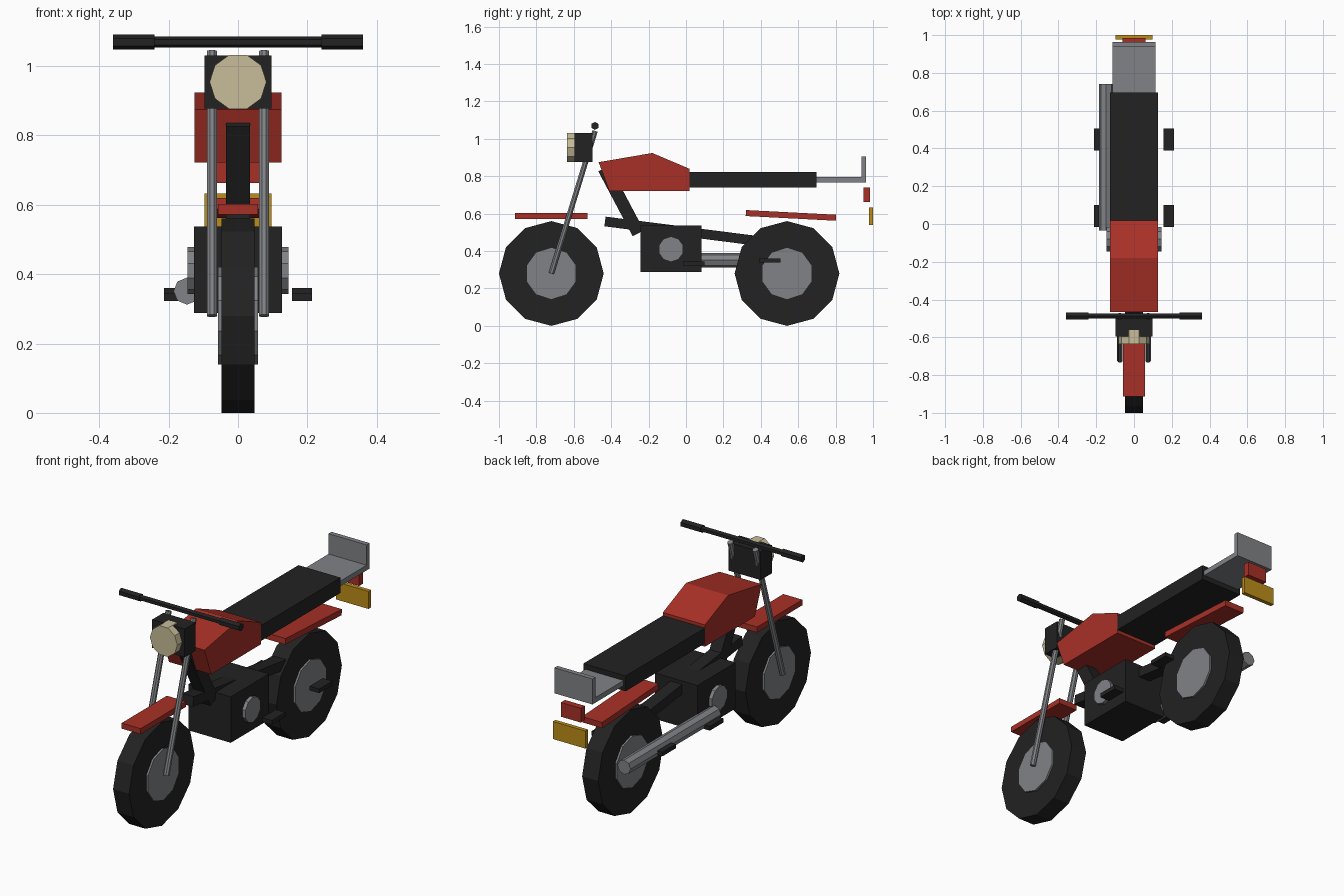
import bpy, math
from mathutils import Vector

if "Cube" in bpy.data.objects:
    bpy.data.objects.remove(bpy.data.objects["Cube"])


def mat(name, rgb):
    m = bpy.data.materials.new(name)
    m.diffuse_color = (*rgb, 1)
    m.use_nodes = True
    m.node_tree.nodes["Principled BSDF"].inputs["Base Color"].default_value = m.diffuse_color
    return m


BLACK = mat("black", (0.016, 0.016, 0.016))
RED = mat("red", (0.39, 0.03, 0.02))
GREY = mat("grey", (0.22, 0.225, 0.24))
CREAM = mat("cream", (0.58, 0.51, 0.32))
AMBER = mat("amber", (0.50, 0.27, 0.01))


def mesh(name, verts, faces, m):
    me = bpy.data.meshes.new(name)
    me.from_pydata(verts, [], faces)
    me.materials.append(m)
    ob = bpy.data.objects.new(name, me)
    bpy.context.collection.objects.link(ob)
    return ob


def loft(name, ring_a, ring_b, m):
    """Closed solid between two matching rings."""
    n = len(ring_a)
    faces = [(i, (i + 1) % n, n + (i + 1) % n, n + i) for i in range(n)]
    faces += [tuple(range(n))[::-1], tuple(range(n, 2 * n))]
    return mesh(name, [*ring_a, *ring_b], faces, m)


def rod(name, a, b, r, sides, m, turn=0.0):
    """Prism from a to b; first corner points up, or is turned by some degrees."""
    a, b = Vector(a), Vector(b)
    axis = (b - a).normalized()
    u = Vector((0, 0, 1))
    u = (u - axis * u.dot(axis)).normalized()
    v = axis.cross(u)
    ring = []
    for i in range(sides):
        t = math.tau * i / sides + math.radians(turn)
        ring.append(r * (u * math.cos(t) + v * math.sin(t)))
    return loft(name, [a + p for p in ring], [b + p for p in ring], m)


def slab(name, profile, x0, x1, m):
    """Side profile in (y, z), counter-clockwise seen from +x, extruded along x."""
    return loft(name, [(x0, y, z) for y, z in profile],
                [(x1, y, z) for y, z in profile], m)


def box(name, x0, x1, y0, y1, z0, z1, m):
    return slab(name, [(y0, z0), (y1, z0), (y1, z1), (y0, z1)], x0, x1, m)


def beam(name, a, b, thick, half_w, m):
    """Rectangular bar between two (y, z) points."""
    a, b = Vector(a), Vector(b)
    d = (b - a).normalized()
    n = Vector((-d.y, d.x)) * thick / 2
    return slab(name, [a - n, b - n, b + n, a + n], -half_w, half_w, m)


# wheels
for tag, y in (("front", -0.72), ("rear", 0.54)):
    rod(tag + "_tyre", (-0.048, y, 0.28), (0.048, y, 0.28), 0.28, 12, BLACK)
    rod(tag + "_hub", (-0.058, y, 0.28), (0.058, y, 0.28), 0.14, 10, GREY)

# parts mirrored left and right
for side, s in (("left", -1), ("right", 1)):
    rod(side + "_fork", (s * 0.075, -0.72, 0.28), (s * 0.075, -0.486, 1.042),
        0.0155, 8, GREY, 22.5)
    rod(side + "_grip", (s * 0.24, -0.487, 1.069), (s * 0.36, -0.487, 1.069),
        0.0215, 6, BLACK)
    rod(side + "_engine_cover", (s * 0.11, -0.08, 0.41), (s * 0.146, -0.08, 0.41),
        0.068, 10, GREY)
    x0, x1 = sorted((s * 0.155, s * 0.213))
    box(side + "_front_peg", x0, x1, -0.015, 0.10, 0.322, 0.345, BLACK)
    box(side + "_rear_peg", x0, x1, 0.39, 0.505, 0.338, 0.36, BLACK)

# steering and headlight
rod("handlebar", (-0.25, -0.487, 1.069), (0.25, -0.487, 1.069), 0.016, 6, BLACK)
box("headlight_housing", -0.097, 0.097, -0.595, -0.50, 0.877, 1.03, BLACK)
rod("headlight", (0, -0.56, 0.954), (0, -0.636, 0.954), 0.082, 10, CREAM, 18)

# frame and engine
beam("down_tube", (-0.439, 0.842), (-0.255, 0.495), 0.068, 0.035, BLACK)
beam("frame_beam", (-0.433, 0.558), (0.44, 0.447), 0.052, 0.035, BLACK)
box("engine", -0.127, 0.127, -0.243, 0.083, 0.288, 0.537, BLACK)
rod("exhaust", (-0.147, -0.035, 0.351), (-0.147, 0.74, 0.351), 0.039, 8, GREY)

# bodywork
slab("tank", [(-0.41, 0.722), (0.018, 0.722), (0.018, 0.84),
              (-0.18, 0.924), (-0.467, 0.875)], -0.126, 0.126, RED)
box("seat", -0.126, 0.126, 0.018, 0.697, 0.74, 0.823, BLACK)
beam("front_fender", (-0.914, 0.587), (-0.527, 0.587), 0.03, 0.057, RED)
beam("rear_fender", (0.32, 0.603), (0.802, 0.578), 0.032, 0.06, RED)

# tail
slab("rear_rack", [(0.69, 0.767), (0.963, 0.767), (0.963, 0.905),
                   (0.937, 0.905), (0.937, 0.795), (0.69, 0.795)], -0.114, 0.114, GREY)
box("tail_light", -0.06, 0.06, 0.95, 0.985, 0.663, 0.74, RED)
box("rear_plate", -0.097, 0.097, 0.978, 1.0, 0.538, 0.633, AMBER)
